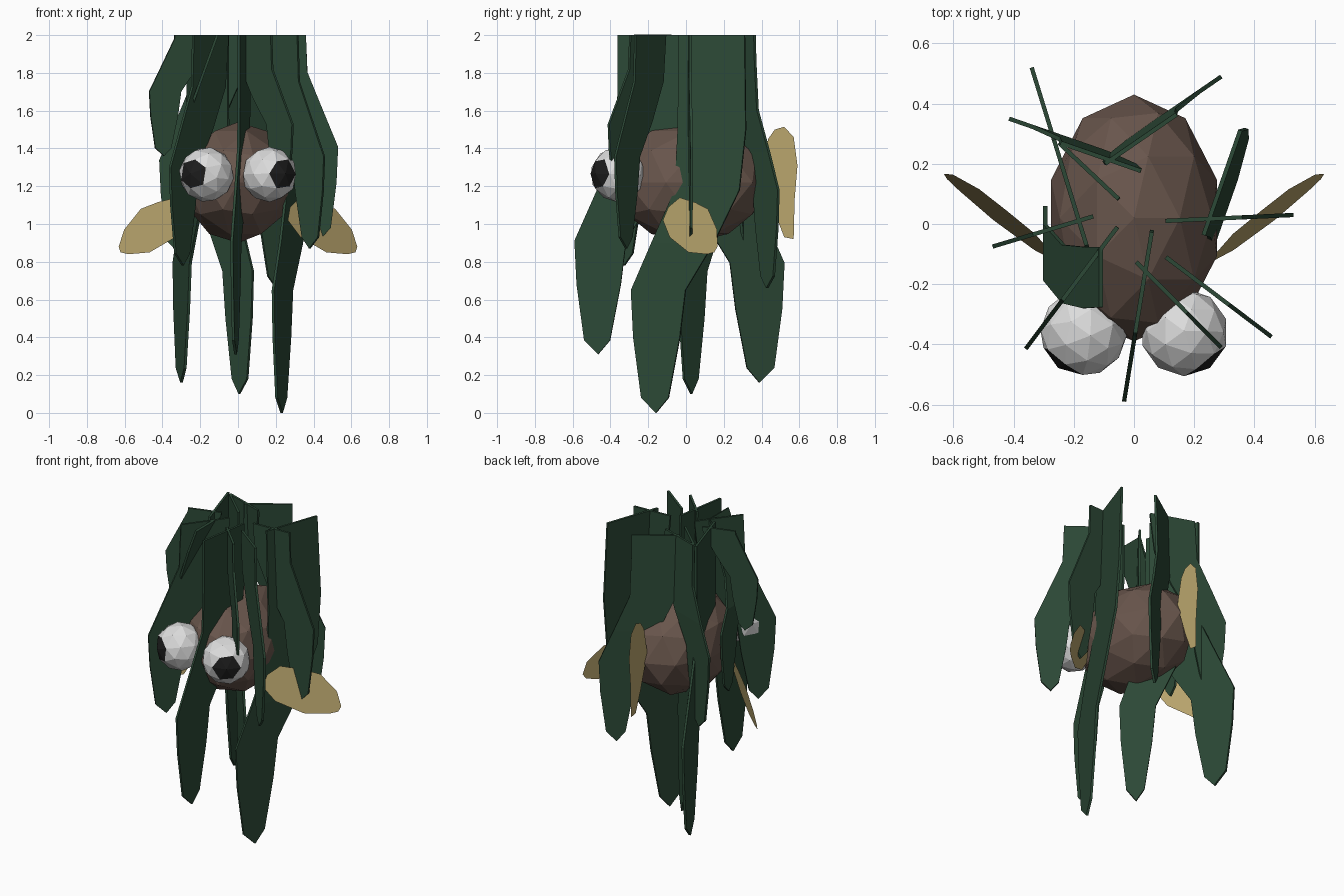
import bpy, bmesh, math
from mathutils import Vector

if "Cube" in bpy.data.objects:
    bpy.data.objects.remove(bpy.data.objects["Cube"])


def material(name, rgb):
    m = bpy.data.materials.new(name)
    m.diffuse_color = (*rgb, 1)
    m.use_nodes = True
    m.node_tree.nodes["Principled BSDF"].inputs["Base Color"].default_value = m.diffuse_color
    return m


GREEN = material("kelp green", (0.025, 0.066, 0.037))
BROWN = material("body brown", (0.140, 0.092, 0.072))
TAN = material("fin tan", (0.49, 0.38, 0.155))
WHITE = material("eye white", (0.72, 0.72, 0.72))
BLACK = material("pupil black", (0.012, 0.012, 0.012))


def add_object(name, bm, *mats):
    me = bpy.data.meshes.new(name)
    bm.to_mesh(me)
    bm.free()
    for m in mats:
        me.materials.append(m)
    ob = bpy.data.objects.new(name, me)
    bpy.context.collection.objects.link(ob)
    return ob


# Body: faceted ellipsoid
bm = bmesh.new()
bmesh.ops.create_icosphere(bm, subdivisions=2, radius=1)
bmesh.ops.scale(bm, vec=(0.29, 0.41, 0.32), verts=bm.verts)
bmesh.ops.translate(bm, vec=(0, 0.02, 1.22), verts=bm.verts)
add_object("body", bm, BROWN)

# Eyes: the six faces around one vertex form the pupil
for side, name in ((-1, "left_eye"), (1, "right_eye")):
    bm = bmesh.new()
    bmesh.ops.create_icosphere(bm, subdivisions=2, radius=0.146)
    pupil = next(v for v in bm.verts if len(v.link_faces) == 6)
    for f in pupil.link_faces:
        f.material_index = 1
    aim = Vector((side * 0.58, -0.81, 0.03))
    turn = pupil.co.rotation_difference(aim).to_matrix()
    bmesh.ops.rotate(bm, cent=(0, 0, 0), matrix=turn, verts=bm.verts)
    bmesh.ops.translate(bm, vec=(side * 0.167, -0.36, 1.262), verts=bm.verts)
    add_object(name, bm, WHITE, BLACK)


# Fins: thin flat leaves, the side pair leaning back a little
def fin(name, points):
    bm = bmesh.new()
    bm.faces.new([bm.verts.new(p) for p in points])
    add_object(name, bm, TAN)


side_fin = [(0, 1.02), (.06, 1.09), (.23, 1.14), (.5, 1.115), (.74, 1.08), (.95, .97),
            (1, .88), (.96, .85), (.84, .84), (.52, .85), (.16, .93)]
for side, name in ((-1, "left_fin"), (1, "right_fin")):
    fin(name, [(side * (0.27 + 0.35 * s - 0.13 * (z - 0.97)),
                -0.13 + 0.31 * s + 0.15 * (z - 0.97), z) for s, z in side_fin])
tail = [(.40, 1.28), (.435, 1.45), (.47, 1.5), (.52, 1.515), (.57, 1.46), (.59, 1.31),
        (.575, 1.13), (.57, .92), (.52, .93), (.47, 1.06)]
fin("tail_fin", [(0, y, z) for y, z in tail])

# Kelp blade rows: height fraction, inner edge, outer edge (fractions of the span)
ROWS = [(0.04, .67, .91), (0.2, .57, .98), (0.325, .52, 1), (0.45, .27, .82),
        (0.59, .05, .62), (0.75, 0, .6), (1, .02, .6)]


def rows_below(limit):
    """Rows up to the given height fraction, the last one interpolated."""
    out = []
    for lo, hi in zip([ROWS[0]] + ROWS, ROWS):
        if hi[0] < limit:
            out.append(hi)
        else:
            f = (limit - lo[0]) / (hi[0] - lo[0])
            out.append(tuple(p + (q - p) * f for p, q in zip(lo, hi)))
            break
    return out


def blade(name, inner, outer, tip_z, height, lean=0):
    a, b = Vector((*inner, 0)), Vector((*outer, 0))
    d = b - a
    n = Vector((-d.y, d.x, 0)).normalized()
    top = min(1, (2 - tip_z) / height)
    bm = bmesh.new()

    def vert(t, u):
        bend = lean * max(0, (t - 0.45) / (top - 0.45))
        p = a + d * u + n * bend
        return bm.verts.new((p.x, p.y, tip_z + height * t))

    rows = [(vert(t, i), vert(t, o)) for t, i, o in rows_below(top)]
    bm.faces.new((vert(0, .78), rows[0][1], rows[0][0]))
    for lo, hi in zip(rows, rows[1:]):
        bm.faces.new((lo[0], lo[1], hi[1], hi[0]))
    ob = add_object(name, bm, GREEN)
    mod = ob.modifiers.new("thickness", 'SOLIDIFY')
    mod.thickness = 0.014
    mod.offset = 0


# Blades, cut level at z = 2: inner end, outer end, tip height, full height, lean
BLADES = [
    ((-.155, -.08), (-.34, .52), .16, 1.95, 0),
    ((-.11, .215), (.29, .49), .66, 1.6, -.02),
    ((.03, .195), (-.415, .35), .85, 1.5, .02),
    ((.395, .31), (.185, -.29), 0, 2, -.04),
    ((.10, .01), (.53, .03), .92, 1.5, 0),
    ((-.12, .03), (-.47, -.075), 1.36, 1.05, 0),
    ((-.25, .27), (.08, -.04), .10, 2, 0),
    ((-.055, -.01), (-.36, -.415), .78, 1.6, 0),
    ((.06, -.02), (-.033, -.59), .31, 1.85, 0),
    ((.106, -.11), (.457, -.375), .87, 1.5, 0),
    ((.007, -.126), (.29, -.41), 1.17, 1.1, 0),
    ((-.295, -.28), (-.295, .06), .95, 1.2, -.185),
]
for k, spec in enumerate(BLADES, 1):
    blade(f"kelp_blade_{k}", *spec)
